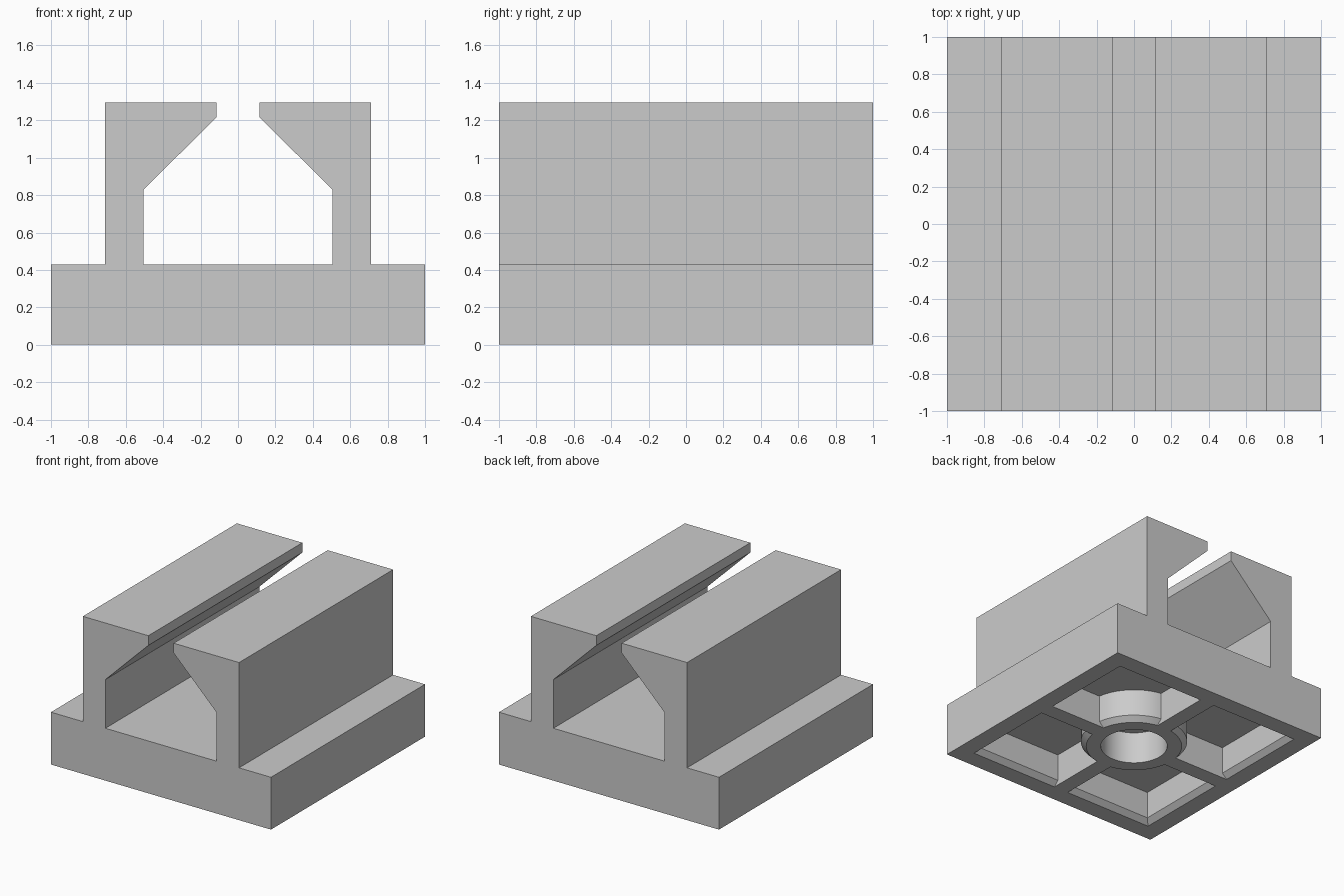
import bpy, bmesh, math

cube = bpy.data.objects.get("Cube")
if cube:
    bpy.data.objects.remove(cube, do_unlink=True)

WALL, RIB, CHAMFER, DEPTH = 0.855, 0.065, 0.04, 0.26
TUBE_R, HOLE_R, BELOW = 0.40, 0.25, 0.02

grey = bpy.data.materials.new("light grey")
grey.use_nodes = True
grey.diffuse_color = (0.6, 0.6, 0.6, 1)
grey.node_tree.nodes["Principled BSDF"].inputs["Base Color"].default_value = (0.6, 0.6, 0.6, 1)


def make_object(name, bm):
    bmesh.ops.recalc_face_normals(bm, faces=bm.faces)
    mesh = bpy.data.meshes.new(name)
    bm.to_mesh(mesh)
    bm.free()
    mesh.materials.append(grey)
    obj = bpy.data.objects.new(name, mesh)
    bpy.context.collection.objects.link(obj)
    return obj


def loft(name, rings):
    """Closed solid through a stack of point loops of equal length."""
    bm = bmesh.new()
    loops = [[bm.verts.new(p) for p in ring] for ring in rings]
    for low, high in zip(loops, loops[1:]):
        for i in range(len(low)):
            j = (i + 1) % len(low)
            bm.faces.new((low[i], low[j], high[j], high[i]))
    bm.faces.new(loops[0][::-1])
    bm.faces.new(loops[-1])
    return make_object(name, bm)


def circle(radius, z, sides=64):
    angles = [2 * math.pi * (i + 0.5) / sides for i in range(sides)]
    return [(radius * math.cos(a), radius * math.sin(a), z) for a in angles]


def subtract(target, cutter):
    """Cut one solid out of another and bake the result."""
    cutter.hide_render = True
    mod = target.modifiers.new("cut", "BOOLEAN")
    mod.operation, mod.solver, mod.object = "DIFFERENCE", "EXACT", cutter
    bpy.context.view_layer.update()
    graph = bpy.context.evaluated_depsgraph_get()
    mesh = bpy.data.meshes.new_from_object(target.evaluated_get(graph))
    target.modifiers.clear()
    target.data = mesh


# Base plate with two hooked rails, as one profile run front to back
half = [(1, 0), (1, 0.43), (0.71, 0.43), (0.71, 1.295), (0.115, 1.295),
        (0.115, 1.215), (0.505, 0.83), (0.505, 0.43)]
profile = half + [(-x, z) for x, z in reversed(half)]
body = loft("rail_base", [[(x, y, z) for x, z in profile] for y in (-1, 1)])

# Chamfered centre tube, kept clear of the pockets
tube = loft("tube_helper", [circle(TUBE_R - CHAMFER - BELOW, -BELOW),
                            circle(TUBE_R, CHAMFER), circle(TUBE_R, DEPTH + 0.1)])

# Four underside pockets with flared outer edges
for sx in (-1, 1):
    for sy in (-1, 1):
        rings = []
        for outer, z in ((WALL + BELOW, -BELOW), (WALL - CHAMFER, CHAMFER),
                         (WALL - CHAMFER, DEPTH)):
            rings.append([(sx * x, sy * y, z) for x, y in
                          ((RIB, RIB), (outer, RIB), (outer, outer), (RIB, outer))])
        pocket = loft("pocket_helper", rings)
        subtract(pocket, tube)
        subtract(body, pocket)
        bpy.data.objects.remove(pocket, do_unlink=True)

# Blind hole inside the tube
hole = loft("hole_helper", [circle(HOLE_R, -BELOW), circle(HOLE_R, DEPTH)])
subtract(body, hole)
for helper in (hole, tube):
    bpy.data.objects.remove(helper, do_unlink=True)

# Smooth round walls, crisp edges
bpy.ops.object.select_all(action="DESELECT")
body.select_set(True)
bpy.context.view_layer.objects.active = body
bpy.ops.object.shade_smooth_by_angle(angle=math.radians(20))
